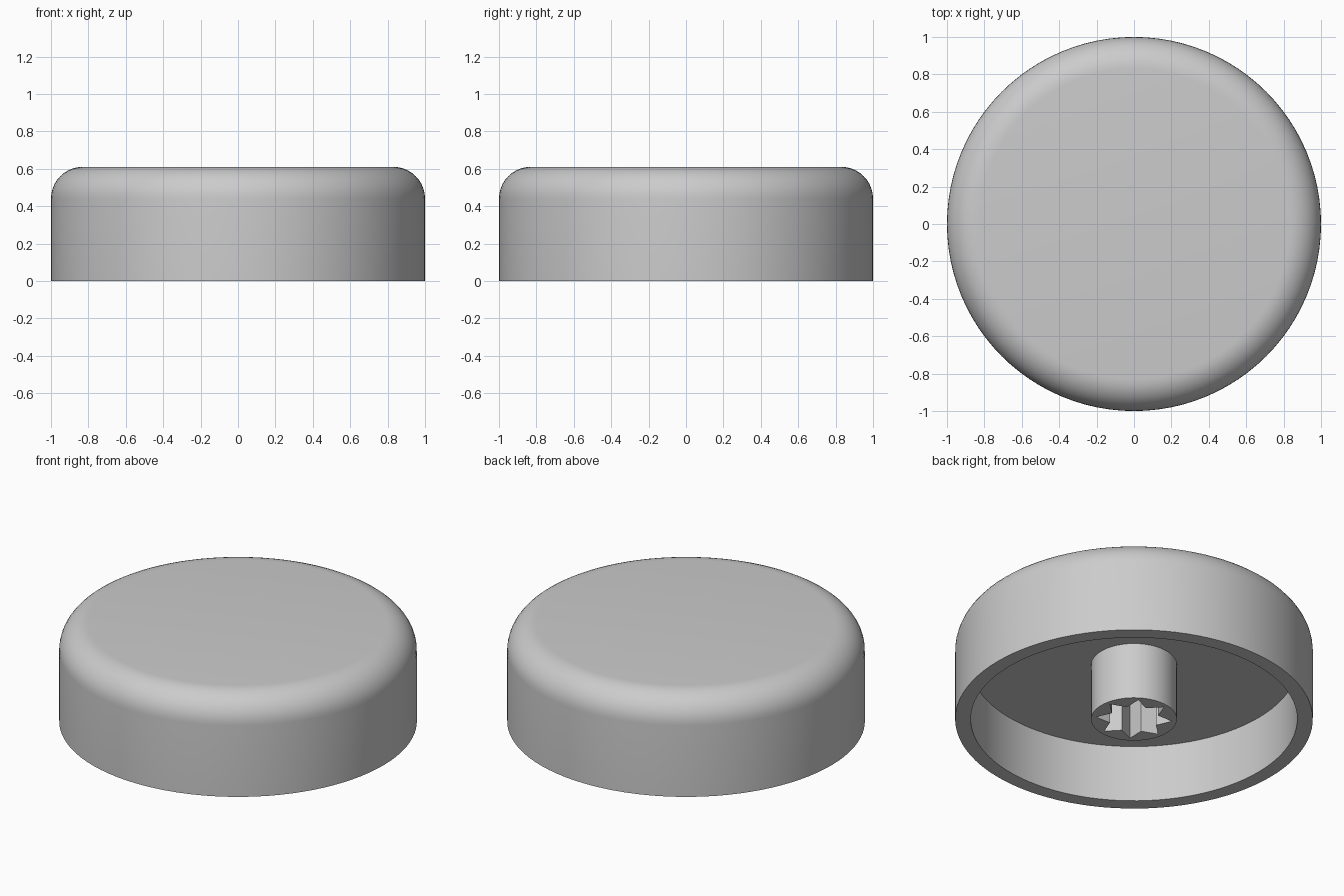
import bpy
import bmesh
import math
from mathutils import Vector

cube = bpy.data.objects.get("Cube")
if cube:
    bpy.data.objects.remove(cube, do_unlink=True)

RADIUS, HEIGHT, FILLET = 1.0, 0.61, 0.17
INNER_RADIUS, CEILING = 0.913, 0.35
POST_RADIUS, STAR_TIP, STAR_NOTCH = 0.24, 0.215, 0.14

grey = bpy.data.materials.new("plain grey")
grey.use_nodes = True
grey.diffuse_color = (0.6, 0.6, 0.6, 1)
grey.node_tree.nodes["Principled BSDF"].inputs["Base Color"].default_value = (0.6, 0.6, 0.6, 1)


def polar(radius, angle, z=0.0):
    return Vector((radius * math.cos(angle), radius * math.sin(angle), z))


def build(name, loops, closed=False, caps=()):
    """Skin a list of equal-length point loops and cap the chosen ones."""
    bm = bmesh.new()
    rings = [[bm.verts.new(p) for p in loop] for loop in loops]
    pairs = list(zip(rings, rings[1:]))
    if closed:
        pairs.append((rings[-1], rings[0]))
    for a, b in pairs:
        for i in range(len(a)):
            j = (i + 1) % len(a)
            bm.faces.new((a[i], a[j], b[j], b[i]))
    for index in caps:
        bm.faces.new(rings[index])
    bmesh.ops.recalc_face_normals(bm, faces=bm.faces)
    mesh = bpy.data.meshes.new(name)
    bm.to_mesh(mesh)
    bm.free()
    obj = bpy.data.objects.new(name, mesh)
    bpy.context.collection.objects.link(obj)
    mesh.materials.append(grey)
    bpy.ops.object.select_all(action='DESELECT')
    obj.select_set(True)
    bpy.context.view_layer.objects.active = obj
    bpy.ops.object.shade_smooth_by_angle(angle=math.radians(30))
    return obj


def circle(radius, z, count):
    return [polar(radius, math.tau * i / count, z) for i in range(count)]


# Cap: hollow underneath, rounded over at the top edge
profile = [(INNER_RADIUS, CEILING), (INNER_RADIUS, 0), (RADIUS, 0)]
steps = 10
for i in range(steps + 1):
    a = math.pi / 2 * i / steps
    profile.append((RADIUS - FILLET + FILLET * math.cos(a),
                    HEIGHT - FILLET + FILLET * math.sin(a)))
build("knob_cap", [circle(r, z, 96) for r, z in profile], caps=(0, -1))

# Post: round tube with an eight-pointed star socket
points, cuts = 8, 3
corners = [polar(STAR_NOTCH if k % 2 else STAR_TIP, math.pi * (k + 0.5) / points)
           for k in range(points * 2)]
star, outline = [], []
for k, corner in enumerate(corners):
    following = corners[(k + 1) % len(corners)]
    for c in range(cuts):
        star.append(corner.lerp(following, c / cuts))
        outline.append(polar(POST_RADIUS, math.pi * (k + 0.5 + c / cuts) / points))
lift = Vector((0, 0, CEILING + 0.01))
build("shaft_post", [outline, star, [p + lift for p in star], [p + lift for p in outline]],
      closed=True)
